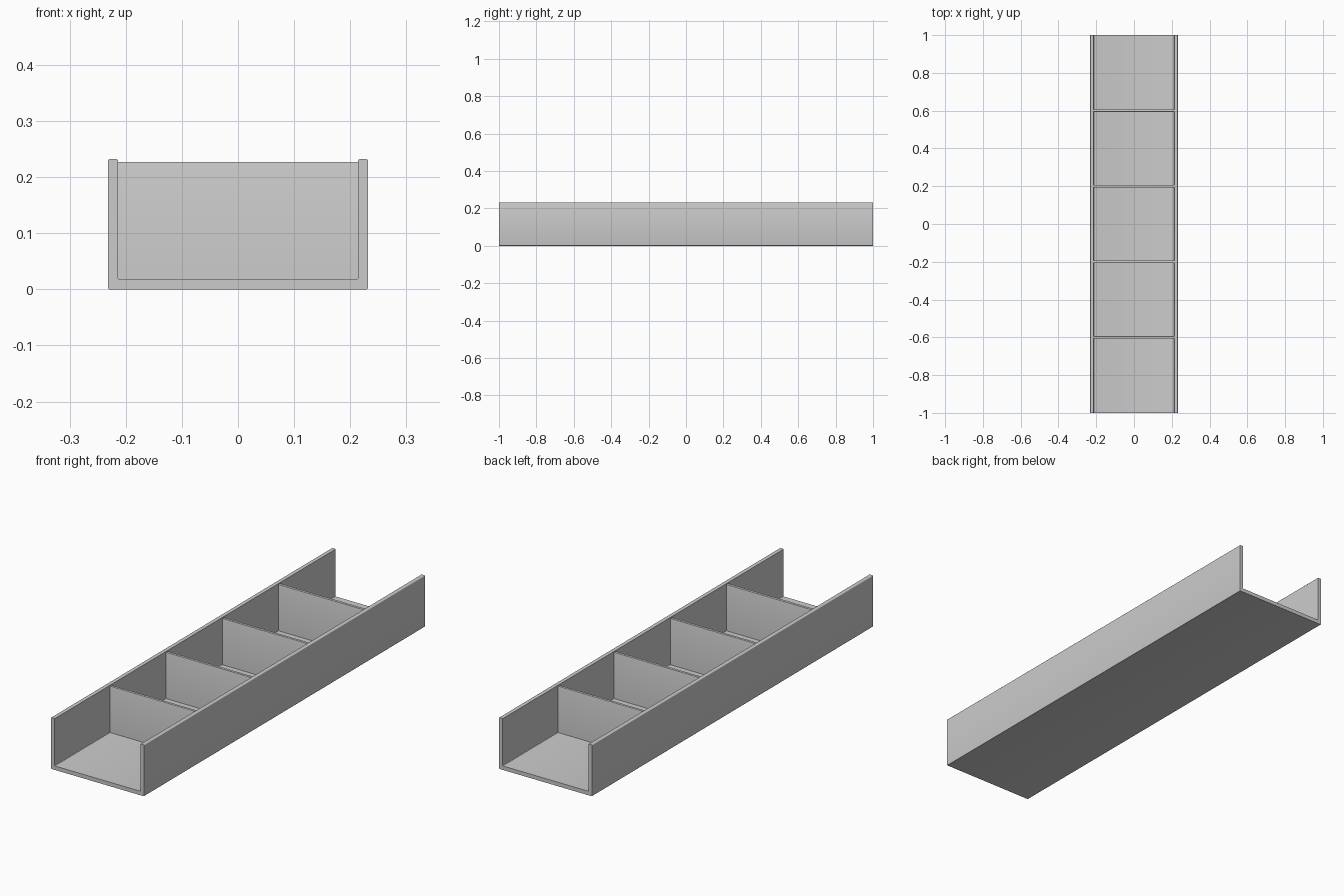
import bpy, bmesh

if "Cube" in bpy.data.objects:
    bpy.data.objects.remove(bpy.data.objects["Cube"])

W, H, T, L = 0.232, 0.232, 0.018, 1.0   # half width, height, wall thickness, half length


def finish(bm, name, edges, radius):
    """Round the chosen edges and turn the bmesh into an object."""
    bmesh.ops.bevel(bm, geom=edges, offset=radius, segments=3, profile=0.5, affect='EDGES')
    bmesh.ops.recalc_face_normals(bm, faces=bm.faces)
    mesh = bpy.data.meshes.new(name)
    bm.to_mesh(mesh)
    bm.free()
    ob = bpy.data.objects.new(name, mesh)
    bpy.context.collection.objects.link(ob)
    bpy.ops.object.select_all(action='DESELECT')
    ob.select_set(True)
    bpy.context.view_layer.objects.active = ob
    bpy.ops.object.shade_smooth_by_angle()
    return ob


# Tray: U-shaped profile extruded along y, lengthwise edges slightly rounded
half = [(W, 0), (W, H), (W - T, H), (W - T, T)]
profile = half + [(-x, z) for x, z in reversed(half)]
bm = bmesh.new()
face = bm.faces.new([bm.verts.new((x, -L, z)) for x, z in profile])
ext = bmesh.ops.extrude_face_region(bm, geom=[face])
bmesh.ops.translate(bm, vec=(0, 2 * L, 0),
                    verts=[g for g in ext['geom'] if isinstance(g, bmesh.types.BMVert)])
long_edges = [e for e in bm.edges if abs(e.verts[0].co.y - e.verts[1].co.y) > L]
finish(bm, "tray_channel", long_edges, 0.003)

# Dividers: four thin panels with softened top edges
top = 0.227
for i, y in enumerate((-0.6, -0.2, 0.2, 0.6)):
    bm = bmesh.new()
    bmesh.ops.create_cube(bm, size=1)
    bottom = T - 0.002
    for v in bm.verts:
        v.co = (v.co.x * 2 * (W - T + 0.001), y + v.co.y * 0.012,
                (bottom + top) / 2 + v.co.z * (top - bottom))
    top_edges = [e for e in bm.edges
                 if all(v.co.z > 0.2 for v in e.verts)
                 and abs(e.verts[0].co.x - e.verts[1].co.x) > 0.1]
    finish(bm, f"divider_{i + 1}", top_edges, 0.001)
